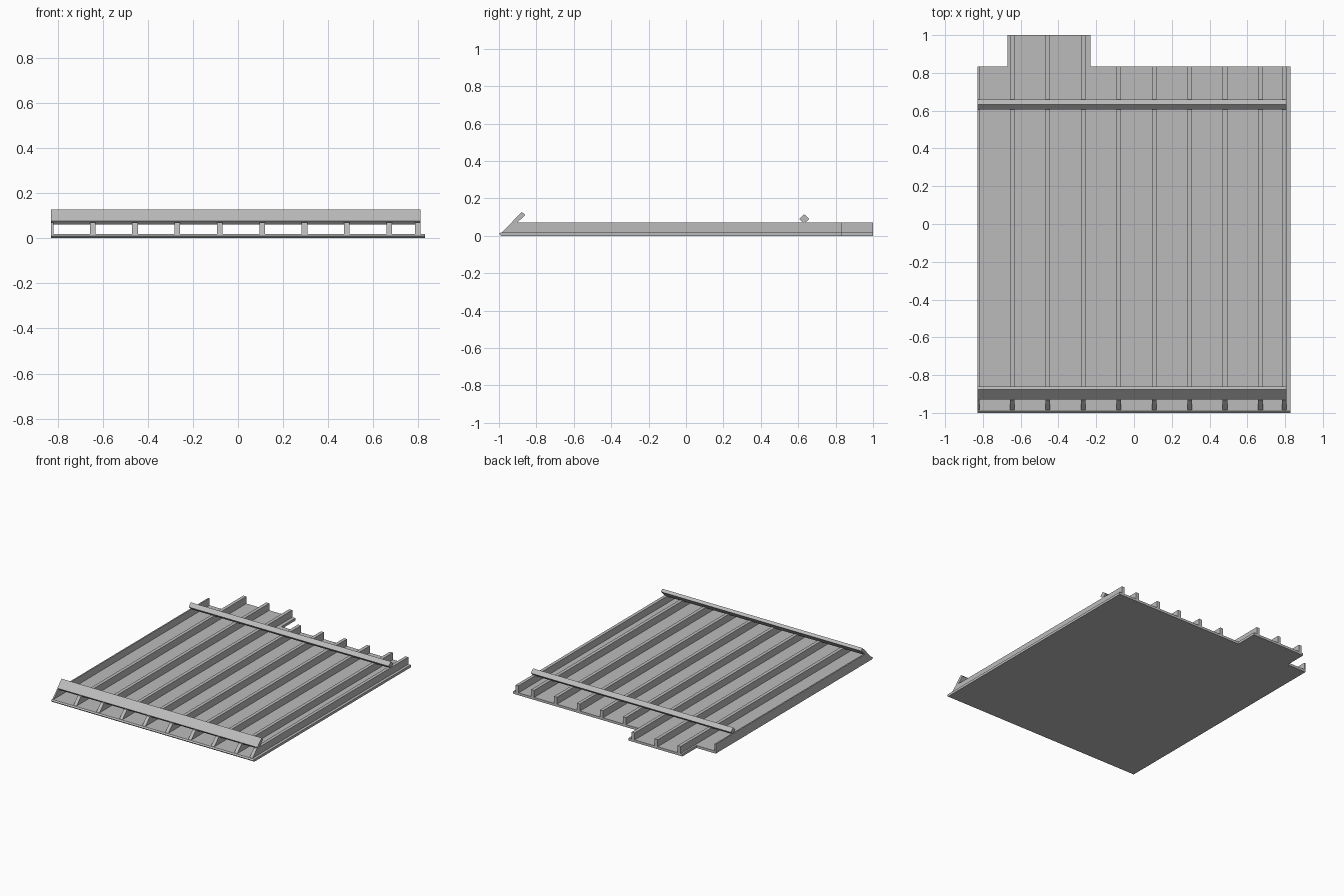
import bpy
import bmesh

cube = bpy.data.objects.get("Cube")
if cube:
    bpy.data.objects.remove(cube, do_unlink=True)

grey = bpy.data.materials.new("plain_grey")
grey.use_nodes = True
grey.diffuse_color = (0.5, 0.5, 0.5, 1)
grey.node_tree.nodes["Principled BSDF"].inputs["Base Color"].default_value = (0.5, 0.5, 0.5, 1)


def extrude(name, points, offset):
    """Solid made by sweeping a flat outline along an offset."""
    bm = bmesh.new()
    face = bm.faces.new([bm.verts.new(p) for p in points])
    swept = bmesh.ops.extrude_face_region(bm, geom=[face])["geom"]
    bmesh.ops.translate(bm, vec=offset, verts=[v for v in swept if isinstance(v, bmesh.types.BMVert)])
    bmesh.ops.recalc_face_normals(bm, faces=bm.faces)
    mesh = bpy.data.meshes.new(name)
    bm.to_mesh(mesh)
    bm.free()
    mesh.materials.append(grey)
    obj = bpy.data.objects.new(name, mesh)
    bpy.context.collection.objects.link(obj)
    return obj


def bar(name, x0, x1, profile):
    """Solid with a (y, z) profile running from x0 to x1."""
    return extrude(name, [(x0, y, z) for y, z in profile], (x1 - x0, 0, 0))


SIDE, BACK, TAB_BACK = 0.828, 0.835, 1.0
TAB_LEFT, TAB_RIGHT = -0.67, -0.23
DECK, RIB_TOP = 0.018, 0.07

# Deck sheet with a projecting tab at the back
outline = [(-SIDE, -0.99), (SIDE, -0.99), (SIDE, BACK), (TAB_RIGHT, BACK),
           (TAB_RIGHT, TAB_BACK), (TAB_LEFT, TAB_BACK), (TAB_LEFT, BACK), (-SIDE, BACK)]
extrude("deck", [(x, y, 0) for x, y in outline], (0, 0, DECK))

# Pointed front edge of the deck
bar("deck_front_edge", -SIDE, SIDE, [(-0.99, 0), (-1, 0.01), (-0.99, DECK)])

# Ribs with sloped front ends
WIDTH, SPACING = 0.025, 0.1877
spans = [(-SIDE, -0.818)]
for i in range(8):
    centre = -0.644 + i * SPACING
    spans.append((centre - WIDTH / 2, centre + WIDTH / 2))
spans.append((0.784, 0.808))
for i, (x0, x1) in enumerate(spans):
    end = TAB_BACK if TAB_LEFT < x0 < TAB_RIGHT else BACK
    bar(f"rib_{i + 1}", x0, x1,
        [(-0.984, DECK), (end, DECK), (end, RIB_TOP), (-0.932, RIB_TOP)])

# Tilted crossbars
bar("front_plank", -SIDE, 0.808,
    [(-0.929, 0.077), (-0.877, 0.127), (-0.86, 0.111), (-0.913, 0.06)])
bar("back_beam", -SIDE, 0.808,
    [(0.606, 0.09), (0.632, 0.115), (0.659, 0.09), (0.632, 0.065)])
